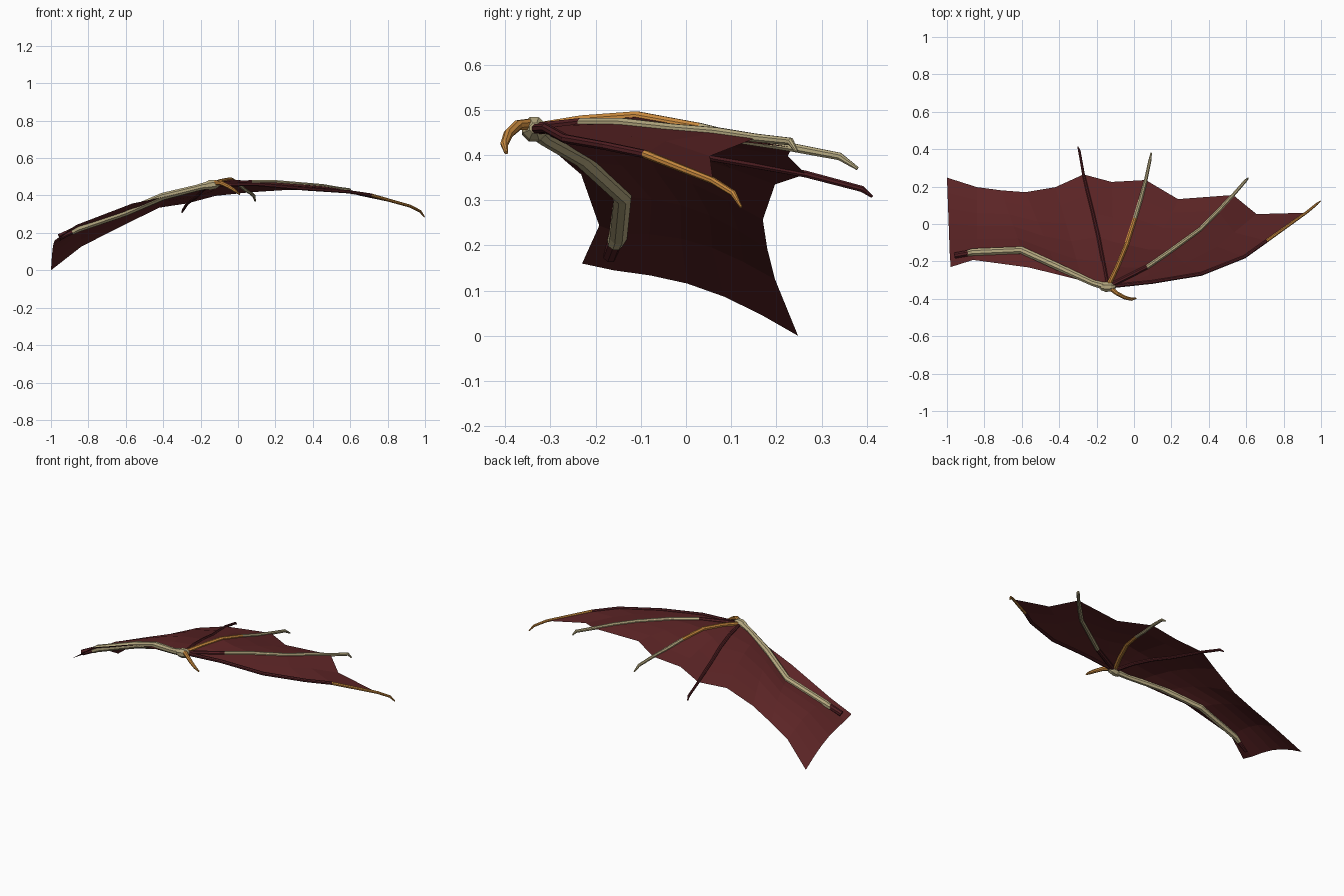
import bpy, bmesh, math
from mathutils import Vector as V

if "Cube" in bpy.data.objects:
    bpy.data.objects.remove(bpy.data.objects["Cube"])


def material(name, rgb):
    m = bpy.data.materials.new(name)
    m.diffuse_color = (*rgb, 1)
    m.use_nodes = True
    m.node_tree.nodes["Principled BSDF"].inputs["Base Color"].default_value = m.diffuse_color
    return m


SKIN = material("dark red skin", (0.108, 0.018, 0.019))
RED = material("deep red bone", (0.085, 0.014, 0.017))
BONE = material("pale bone", (0.47, 0.40, 0.22))
HORN = material("orange horn", (0.60, 0.26, 0.05))


def finish(name, bm, mats):
    me = bpy.data.meshes.new(name)
    bm.normal_update()
    bm.to_mesh(me)
    bm.free()
    for m in mats:
        me.materials.append(m)
    ob = bpy.data.objects.new(name, me)
    bpy.context.collection.objects.link(ob)
    return ob


def tube(name, pts, radii, mats, split=99, sides=8):
    """Faceted tube along a path; segments from index split on use the second colour."""
    pts = [V(p) for p in pts]
    bm = bmesh.new()
    rings = []
    for i, p in enumerate(pts):
        t = (pts[min(i + 1, len(pts) - 1)] - pts[max(i - 1, 0)]).normalized()
        s = t.cross(V((0, 0, 1))).normalized()
        u = s.cross(t)
        rings.append([bm.verts.new(p + radii[i] * (math.cos(a) * s + math.sin(a) * u))
                      for a in (2 * math.pi * (k + 0.5) / sides for k in range(sides))])
    for i in range(len(rings) - 1):
        for k in range(sides):
            j = (k + 1) % sides
            f = bm.faces.new((rings[i][k], rings[i][j], rings[i + 1][j], rings[i + 1][k]))
            f.material_index = 1 if i >= split else 0
    bm.faces.new(rings[0])
    bm.faces.new(rings[-1]).material_index = 1 if split < 99 else 0
    bmesh.ops.recalc_face_normals(bm, faces=bm.faces)
    return finish(name, bm, mats)


# Finger paths from the wrist: six points carry the membrane, two form the bare claw tip
W = (-0.14, -0.335, 0.458)
F1 = [W, (0.10, -0.31, 0.46), (0.36, -0.267, 0.436), (0.59, -0.176, 0.42), (0.71, -0.09, 0.402),
      (0.92, 0.06, 0.343), (0.975, 0.105, 0.315), (0.997, 0.122, 0.285)]
F2 = [W, (0.07, -0.23, 0.47), (0.20, -0.14, 0.47), (0.355, -0.027, 0.458), (0.45, 0.07, 0.45),
      (0.53, 0.155, 0.438), (0.597, 0.232, 0.43), (0.61, 0.245, 0.408)]
F3 = [W, (-0.09, -0.23, 0.476), (-0.04, -0.11, 0.485), (0.005, 0.03, 0.46), (0.035, 0.13, 0.435),
      (0.063, 0.235, 0.417), (0.085, 0.34, 0.397), (0.092, 0.38, 0.37)]
F4 = [W, (-0.165, -0.20, 0.45), (-0.19, -0.07, 0.428), (-0.22, 0.06, 0.395), (-0.245, 0.16, 0.378),
      (-0.27, 0.265, 0.358), (-0.292, 0.39, 0.325), (-0.30, 0.412, 0.308)]
R = [0.014, 0.013, 0.013, 0.012, 0.012, 0.010, 0.009, 0.004]
thin = [r * 0.8 for r in R]

tube("first_finger", F1, thin, [RED, HORN], 4)
tube("second_finger", F2, R, [RED, BONE], 1)
tube("third_finger", F3, R, [HORN, BONE], 3)
tube("fourth_finger", F4, thin, [RED])

# Arm, shoulder stub, wrist knob and thumb claw
tube("arm", [(-0.89, -0.157, 0.205), (-0.86, -0.15, 0.222), (-0.60, -0.14, 0.31), (-0.40, -0.232, 0.395),
             (-0.22, -0.315, 0.44), (-0.15, -0.335, 0.458)],
     [0.018, 0.021, 0.021, 0.021, 0.018, 0.022], [BONE])
tube("shoulder_stub", [(-0.955, -0.168, 0.178), (-0.87, -0.153, 0.217)], [0.017, 0.017], [RED])
tube("wrist", [(-0.175, -0.335, 0.45), (-0.15, -0.336, 0.456), (-0.12, -0.336, 0.46), (-0.10, -0.335, 0.46)],
     [0.02, 0.029, 0.026, 0.012], [BONE])
tube("thumb_claw", [(-0.13, -0.34, 0.468), (-0.09, -0.372, 0.466), (-0.05, -0.393, 0.447),
                    (-0.015, -0.402, 0.425), (0.01, -0.398, 0.405)],
     [0.014, 0.012, 0.011, 0.009, 0.004], [HORN])

# Membrane: columns of six points running from the arm or wrist to the scalloped rear edge
N = 6


def finger_col(f):
    return [V(p) for p in f[:N]]


def between(a, b, edge):
    """Middle column of a finger gap, drawn in at the rear to the scallop point."""
    mid = [(V(p) + V(q)) / 2 for p, q in zip(a[:N], b[:N])]
    d = V(edge) - mid[-1]
    return [p + d * (i / (N - 1)) ** 2 for i, p in enumerate(mid)]


def arm_col(a, b):
    a, b = V(a), V(b)
    return [a.lerp(b, i / (N - 1)) + V((0, 0, 0.03 * math.sin(math.pi * i / (N - 1)))) for i in range(N)]


arm_line = [(-0.28, -0.285, 0.425), (-0.42, -0.22, 0.385), (-0.60, -0.14, 0.308),
            (-0.84, -0.15, 0.228), (-0.985, -0.16, 0.145)]
rear_line = [(-0.42, 0.197, 0.335), (-0.58, 0.17, 0.257), (-0.71, 0.18, 0.192),
             (-0.84, 0.197, 0.125), (-1.0, 0.248, 0.0)]
front_line = [(-0.28, -0.302, 0.418), (-0.42, -0.267, 0.387), (-0.565, -0.232, 0.357),
              (-0.86, -0.192, 0.244), (-0.98, -0.23, 0.16)]

cols = [finger_col(F1), between(F1, F2, (0.655, 0.053, 0.398)),
        finger_col(F2), between(F2, F3, (0.235, 0.133, 0.428)),
        finger_col(F3), between(F3, F4, (-0.12, 0.225, 0.398)), finger_col(F4)]
cols += [arm_col(a, b) for a, b in zip(arm_line, rear_line)]

bm = bmesh.new()


def strip(grid):
    rows = [[bm.verts.new(p) for p in c] for c in grid]
    for c, d in zip(rows, rows[1:]):
        for i in range(len(c) - 1):
            bm.faces.new((c[i], c[i + 1], d[i + 1], d[i]))


strip(cols)
# Narrow front web between the arm and the leading edge
strip([[V(f), V(a)] for f, a in zip([W] + front_line, [V(W) + V((0, 0.01, 0))] + arm_line)])
bmesh.ops.remove_doubles(bm, verts=bm.verts, dist=0.0005)
bmesh.ops.recalc_face_normals(bm, faces=bm.faces)
bm.normal_update()
if sum(f.normal.z for f in bm.faces) < 0:
    bmesh.ops.reverse_faces(bm, faces=bm.faces)
finish("wing_membrane", bm, [SKIN])
